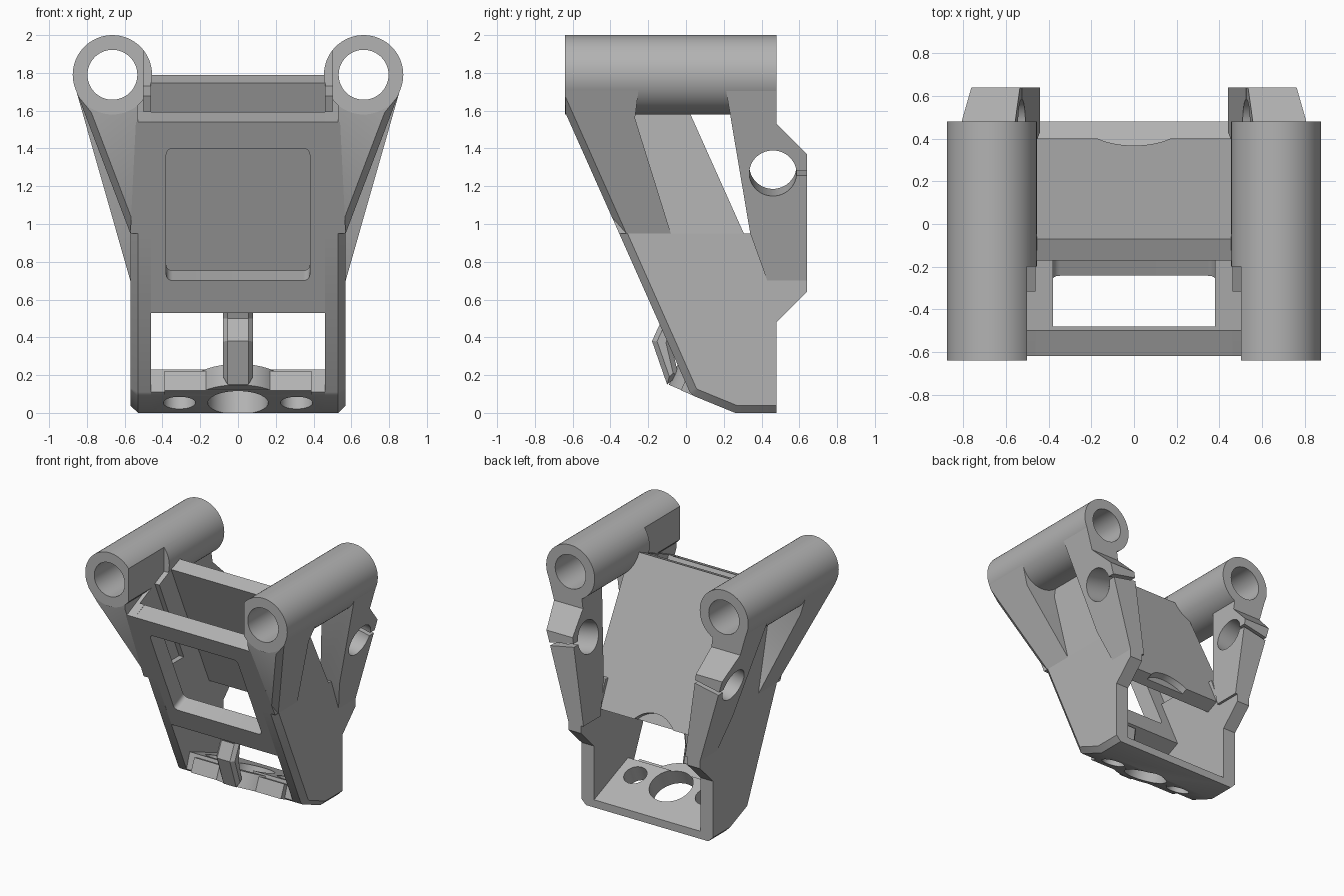
import bpy, bmesh, math
from mathutils import Vector, Matrix

cube = bpy.data.objects.get("Cube")
if cube:
    bpy.data.objects.remove(cube, do_unlink=True)

grey = bpy.data.materials.new("plain grey")
grey.use_nodes = True
tone = (0.45, 0.45, 0.45, 1)
grey.diffuse_color = tone
grey.node_tree.nodes["Principled BSDF"].inputs["Base Color"].default_value = tone

LEAN = 0.446                                   # how far the front leans per unit height
UP = Vector((0, -LEAN, 1)).normalized()        # along the leaning plates
OUT = Vector((0, 1, LEAN)).normalized()        # backward, square to the plates
BORE = Vector((0, 0.39, 0.92)).normalized()    # axis of the floor holes
FORE = Vector((0, -0.92, 0.39)).normalized()   # along the floor, forward


def front_y(z):
    return 0.07 - LEAN * z


def finish(name, bm):
    bmesh.ops.recalc_face_normals(bm, faces=bm.faces[:])
    mesh = bpy.data.meshes.new(name)
    bm.to_mesh(mesh)
    bm.free()
    mesh.materials.append(grey)
    ob = bpy.data.objects.new(name, mesh)
    bpy.context.collection.objects.link(ob)
    return ob


def prism(name, profile, inner, outer, chamfer=0, rule=None):
    """Side profile (y, z) spanned between two x positions that may depend on z."""
    bm = bmesh.new()
    a = [bm.verts.new((inner(z), y, z)) for y, z in profile]
    b = [bm.verts.new((outer(z), y, z)) for y, z in profile]
    bm.faces.new(a)
    bm.faces.new(b[::-1])
    for i in range(len(a)):
        j = (i + 1) % len(a)
        bm.faces.new((a[i], b[i], b[j], a[j]))
    bmesh.ops.recalc_face_normals(bm, faces=bm.faces[:])
    if chamfer:
        rims = [b] if rule else [a, b]
        edges = [e for e in bm.edges for rim in rims
                 if all(v in rim and (rule is None or rule(v.co)) for v in e.verts)]
        bmesh.ops.bevel(bm, geom=edges, offset=chamfer, segments=1, affect='EDGES')
    return finish(name, bm)


def slab(name, profile, half):
    return prism(name, profile, lambda z: -half, lambda z: half)


def cylinder(name, centre, axis, radius, depth):
    bm = bmesh.new()
    turn = Vector(axis).to_track_quat('Z', 'Y').to_matrix().to_4x4()
    bmesh.ops.create_cone(bm, cap_ends=True, segments=64, radius1=radius, radius2=radius,
                          depth=depth, matrix=Matrix.Translation(centre) @ turn)
    return finish(name, bm)


def box(name, centre, size, axes=((1, 0, 0), (0, 1, 0), (0, 0, 1)), rounding=0):
    bm = bmesh.new()
    bmesh.ops.create_cube(bm, size=1)
    bmesh.ops.scale(bm, vec=size, verts=bm.verts[:])
    if rounding:
        edges = [e for e in bm.edges if abs(e.verts[0].co.z - e.verts[1].co.z) > 0.01]
        bmesh.ops.bevel(bm, geom=edges, offset=rounding, segments=5, profile=0.5, affect='EDGES')
    turn = Matrix(axes).transposed().to_4x4()
    bmesh.ops.transform(bm, matrix=Matrix.Translation(centre) @ turn, verts=bm.verts[:])
    return finish(name, bm)


def combine(ob, tool, operation='DIFFERENCE'):
    mod = ob.modifiers.new("shape", 'BOOLEAN')
    mod.operation, mod.solver, mod.object = operation, 'EXACT', tool
    bpy.context.view_layer.objects.active = ob
    bpy.ops.object.modifier_apply(modifier=mod.name)
    bpy.data.objects.remove(tool, do_unlink=True)


parts = []


def front_or_bottom(co):
    return co.y < front_y(co.z) + 0.03 or co.z < 0.1


KNEE = 0.95      # height where the front arms start to splay
HIP = 0.70       # height where the back arms start to splay
TOP = 1.72       # height where the arms end inside the tubes
for side, label in ((1, "left"), (-1, "right")):
    # lower side wall
    wall = [(0.02, 0.11), (0.04, 0.09), (0.26, 0), (0.48, 0), (0.48, 0.48), (0.64, 0.64),
            (0.64, HIP), (0.43, HIP), (0.34, KNEE), (front_y(KNEE), KNEE)]
    parts.append(prism(label + "_lower_wall", wall, lambda z: side * 0.46,
                       lambda z: side * 0.57, 0.04, front_or_bottom))

    # side of the slot between the two leaning plates, hollowed on the inside
    cheek = [(front_y(KNEE), KNEE), (front_y(1.54), 1.54), (-0.50, 1.595),
             (-0.07, 1.79), (0.306, KNEE)]
    slot_side = prism(label + "_slot_side", cheek, lambda z: side * 0.46,
                      lambda z: side * (0.57 - 0.05 * (z - KNEE)))
    hollow = [(-0.234, 1.0), (-0.59, 1.8), (-0.37, 1.8), (-0.014, 1.0)]
    combine(slot_side, prism("cutter", hollow, lambda z: side * 0.3, lambda z: side * 0.50))
    parts.append(slot_side)

    # splayed front arm
    bore = (side * 0.665, -0.08, 1.79)
    arm = [(front_y(KNEE), KNEE), (-0.639, 1.59), (-0.639, TOP), (-0.25, TOP),
           (-0.27, 1.56), (-0.08, KNEE)]
    front = prism(label + "_front_arm", arm, lambda z: side * 0.53,
                  lambda z: side * (0.57 + 0.38 * (z - KNEE)), 0.035, front_or_bottom)
    combine(front, cylinder("cutter", bore, (0, 1, 0), 0.132, 1.4))
    parts.append(front)

    # splayed back arm with a split clamp hole, square to its outer face
    arm = [(0.43, HIP), (0.64, HIP), (0.64, 1.37), (0.48, 1.53), (0.48, TOP),
           (0.21, TOP), (0.34, KNEE)]
    back = prism(label + "_back_arm", arm, lambda z: side * (0.44 + 0.14 * (z - HIP)),
                 lambda z: side * (0.57 + 0.285 * (z - HIP)))
    across = Vector((side, 0, -0.2)).normalized()
    along = Vector((0, 1, 0))
    combine(back, cylinder("cutter", (side * 0.65, 0.46, 1.285), across, 0.125, 0.8))
    combine(back, box("cutter", (side * 0.65, 0.62, 1.285), (0.8, 0.12, 0.025),
                      (across, along, across.cross(along))))
    combine(back, cylinder("cutter", bore, (0, 1, 0), 0.132, 1.4))
    parts.append(back)

    # long tube on top, trimmed beside the slot
    tube = cylinder(label + "_tube", bore, (0, 1, 0), 0.21, 1.12)
    combine(tube, cylinder("cutter", bore, (0, 1, 0), 0.132, 1.4))
    combine(tube, box("cutter", (side * 0.40, -0.46, 1.79), (0.2, 0.52, 0.5)))
    parts.append(tube)

# front plate with a rounded window and a thinned header
low, high = (Vector((0, front_y(z), z)) for z in (0.53, 1.54))
plate = slab("front_plate", [(p.y, p.z) for p in (low, high, high + OUT * 0.13, low + OUT * 0.13)], 0.46)
combine(plate, box("cutter", (0, front_y(1.05), 1.05), (0.76, 0.767, 0.5),
                   ((1, 0, 0), UP, -OUT), 0.035))
combine(plate, box("cutter", (0, -0.29, 1.42), (0.76, 0.40, 0.26)))
parts.append(plate)

# back panel with a scalloped lower edge
low, high = Vector((0, 0.40, 0.74)), Vector((0, -0.07, 1.79))
panel = slab("back_panel", [(p.y, p.z) for p in (low, high, high - OUT * 0.11, low - OUT * 0.11)], 0.46)
combine(panel, cylinder("cutter", low - UP * 0.14, OUT, 0.22, 0.1))
parts.append(panel)

# floor with a front lip, a round collar and three holes
hub = Vector((0, 0.13, 0.053))
floor = slab("floor", [(0.02, 0.11), (0.04, 0.09), (0.26, 0), (0.48, 0), (0.48, 0.06), (0.06, 0.23)], 0.46)
tip = hub + FORE * 0.17
lip = [(p.y, p.z) for p in (tip, hub, hub + BORE * 0.11, tip + BORE * 0.11)]
collar = cylinder("collar", hub + BORE * 0.062, BORE, 0.24, 0.12)
combine(collar, box("cutter", hub - FORE * 0.25, (0.8, 0.5, 0.8), ((1, 0, 0), -FORE, BORE)))
combine(floor, slab("lip", lip, 0.39), 'UNION')
combine(floor, collar, 'UNION')
for x, radius in ((0, 0.16), (0.31, 0.085), (-0.31, 0.085)):
    combine(floor, cylinder("cutter", hub + Vector((x, 0, 0)), BORE, radius, 0.8))
parts.append(floor)

# bowed strut in the lower opening
strut = [(-0.15, 0.56), (-0.125, 0.50), (-0.18, 0.38), (-0.10, 0.15), (-0.04, 0.20),
         (-0.08, 0.37), (-0.05, 0.56)]
parts.append(prism("centre_strut", strut, lambda z: -0.08, lambda z: 0.08, 0.025))

# soft shading on the round parts, crisp elsewhere
bpy.ops.object.select_all(action='DESELECT')
for ob in parts:
    ob.select_set(True)
bpy.context.view_layer.objects.active = parts[0]
bpy.ops.object.shade_smooth_by_angle(angle=math.radians(30))
